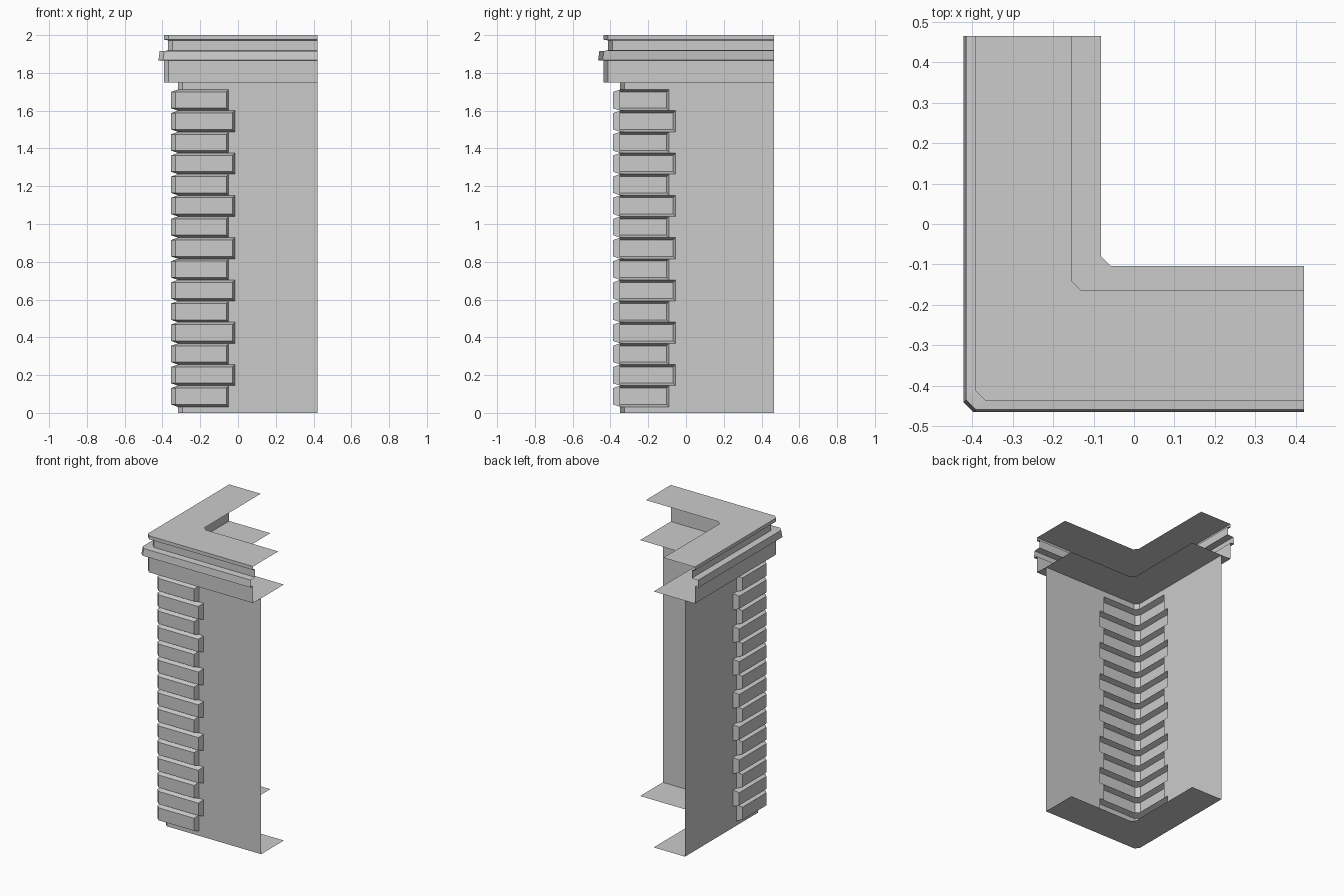
import bpy

cube = bpy.data.objects.get("Cube")
if cube:
    bpy.data.objects.remove(cube, do_unlink=True)

stone = bpy.data.materials.new("grey_stone")
stone.use_nodes = True
GREY = (0.6, 0.6, 0.6, 1)
stone.diffuse_color = GREY
stone.node_tree.nodes["Principled BSDF"].inputs["Base Color"].default_value = GREY

END_X, END_Y = 0.42, 0.465       # open ends of the two wings
WALL_X, WALL_Y = -0.318, -0.349  # outer wall planes
CHAMFER = 0.024


def corner(x, y, z, end_x=END_X, end_y=END_Y):
    """L-shaped line around the chamfered corner at one height."""
    return [(x, end_y, z), (x, y + CHAMFER, z), (x + CHAMFER, y, z), (end_x, y, z)]


def strip(a, b):
    """Quads joining two matching lines."""
    return [(a[i], a[i + 1], b[i + 1], b[i]) for i in range(len(a) - 1)]


def build(name, faces):
    """Weld a list of polygons into one flat shaded object."""
    index, polys = {}, []
    for face in faces:
        polys.append([index.setdefault(p, len(index)) for p in face])
    mesh = bpy.data.meshes.new(name)
    mesh.from_pydata(list(index), [], polys)
    mesh.materials.append(stone)
    bpy.context.collection.objects.link(bpy.data.objects.new(name, mesh))


# Heights and reaches of the alternating corner blocks
FIRST, LAST, COUNT = 0.032, 1.712, 15
STEP = (LAST - FIRST) / COUNT
PROUD, BEVEL = 0.037, 0.013

wall = strip(corner(WALL_X, WALL_Y, 0), corner(WALL_X, WALL_Y, FIRST))
wall += strip(corner(WALL_X, WALL_Y, LAST), corner(WALL_X, WALL_Y, 1.75))

for i in range(COUNT):
    z0, z1 = FIRST + i * STEP, FIRST + (i + 1) * STEP
    ex, ey = ((-0.017, -0.055) if i % 2 else (-0.049, -0.09))
    # Hollow bevelled block wrapping the corner
    ox, oy = WALL_X - PROUD, WALL_Y - PROUD
    rows = [corner(WALL_X, WALL_Y, z0, ex, ey),
            corner(ox, oy, z0 + BEVEL, ex - BEVEL, ey - BEVEL),
            corner(ox, oy, z1 - BEVEL, ex - BEVEL, ey - BEVEL),
            corner(WALL_X, WALL_Y, z1, ex, ey)]
    faces = [f for a, b in zip(rows, rows[1:]) for f in strip(a, b)]
    faces.append([r[0] for r in rows])
    faces.append([r[-1] for r in reversed(rows)])
    build(f"corner_block_{i + 1}", faces)
    # Wall sheet beside the block, on both wings
    wall += strip([(ex, WALL_Y, z0), (END_X, WALL_Y, z0)],
                  [(ex, WALL_Y, z1), (END_X, WALL_Y, z1)])
    wall += strip([(WALL_X, END_Y, z0), (WALL_X, ey, z0)],
                  [(WALL_X, END_Y, z1), (WALL_X, ey, z1)])
build("wall", wall)

# Cornice: outward offset from the top edge, and height
TOP_X, TOP_Y = -0.392, -0.436
profile = [(0, 1.75), (0, 1.865), (0.029, 1.867), (0.023, 1.915),
           (-0.022, 1.918), (-0.022, 1.972), (0, 1.976), (0, 2.0)]
lines = [corner(TOP_X - o, TOP_Y - o, z) for o, z in profile]
build("cornice", [f for a, b in zip(lines, lines[1:]) for f in strip(a, b)])

# Flat flanges reaching inwards from the shell
INNER_X, INNER_Y = -0.081, -0.104
build("floor_flange", strip(corner(INNER_X, INNER_Y, 0), corner(WALL_X, WALL_Y, 0)))
build("ledge_flange", strip(corner(INNER_X, INNER_Y, 1.75), corner(TOP_X, TOP_Y, 1.75)))
build("roof_flange", strip(corner(TOP_X, TOP_Y, 2.0), corner(-0.154, -0.165, 2.0)))
